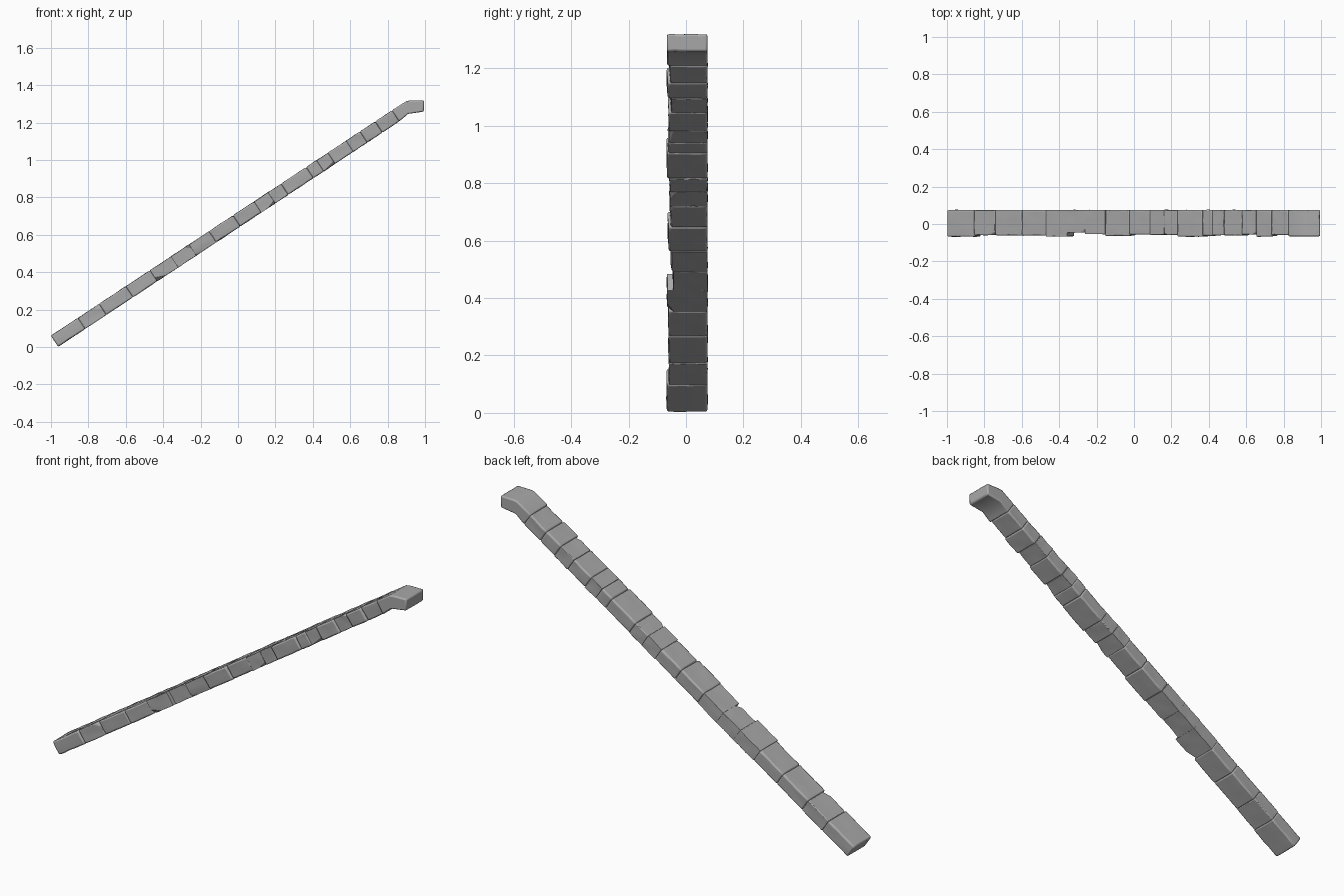
import bpy, bmesh, math, random
from mathutils import Matrix, Vector, noise

random.seed(4)
if "Cube" in bpy.data.objects:
    bpy.data.objects.remove(bpy.data.objects["Cube"])

stone = bpy.data.materials.new("grey stone")
stone.use_nodes = True
GREY = (0.40, 0.40, 0.40, 1)
stone.diffuse_color = GREY
stone.node_tree.nodes["Principled BSDF"].inputs["Base Color"].default_value = GREY

START = Vector((-1.0, 0, 0.06))      # upper edge of the low end
SLOPE = math.atan2(1.255, 1.9)
THICK = 0.07
BACK = 0.075
frame = Matrix.Translation(START) @ Matrix.Rotation(-SLOPE, 4, 'Y')


def roughen(bm, amount, seed):
    """Hand-hewn waviness; joint faces stay in place along the slope."""
    for v in bm.verts:
        n = noise.noise_vector(v.co * 22 + Vector((seed * 3.7, 0, 0)))
        v.co += Vector((n.x * 0.3, n.y, n.z)) * amount


def chip(bm, point, normal):
    """Slice off a corner and cap it."""
    geom = bm.verts[:] + bm.edges[:] + bm.faces[:]
    cut = bmesh.ops.bisect_plane(bm, geom=geom, plane_co=point, plane_no=normal, clear_outer=True)
    edges = [e for e in cut["geom_cut"] if isinstance(e, bmesh.types.BMEdge)]
    if edges:
        bmesh.ops.contextual_create(bm, geom=edges)


def finish(bm, name, matrix, width):
    bmesh.ops.recalc_face_normals(bm, faces=bm.faces)
    mesh = bpy.data.meshes.new(name)
    bm.to_mesh(mesh)
    bm.free()
    mesh.materials.append(stone)
    ob = bpy.data.objects.new(name, mesh)
    ob.matrix_world = matrix
    bpy.context.collection.objects.link(ob)
    bevel = ob.modifiers.new("worn edges", 'BEVEL')
    bevel.width = width
    bevel.segments = 2
    bevel.limit_method = 'ANGLE'
    bevel.angle_limit = math.radians(35)
    bpy.ops.object.select_all(action='DESELECT')
    ob.select_set(True)
    bpy.context.view_layer.objects.active = ob
    bpy.ops.object.shade_smooth_by_angle(angle=math.radians(40))


# Each stone: x of its upper joint, y of its front face
stones = [(-0.856, -0.068), (-0.743, -0.060), (-0.60, -0.062), (-0.47, -0.062),
          (-0.358, -0.066), (-0.262, -0.046), (-0.155, -0.055), (-0.027, -0.065),
          (0.086, -0.057), (0.16, -0.058), (0.23, -0.059), (0.364, -0.068),
          (0.42, -0.063), (0.48, -0.060), (0.578, -0.062), (0.652, -0.056),
          (0.733, -0.068), (0.824, -0.060)]

# Broken corners: along (-1 low joint, 1 high joint), side (-1 front, 1 back),
# height (-1 underside, 1 top), depth cut away
chips = {1: (0.5, -1, 0.8, 0.014), 4: (-0.4, -1, -1, 0.016), 5: (0.6, -0.7, 1, 0.012),
         6: (-0.3, -1, -0.8, 0.010), 9: (0.3, -0.8, -1, 0.012), 10: (-0.6, -1, 0.6, 0.010),
         13: (0.2, -1, -0.9, 0.012), 15: (0.5, -1, 0.7, 0.010)}

low = START.x
for i, (high, front) in enumerate(stones):
    a, b = ((x - START.x) / math.cos(SLOPE) for x in (low, high))
    size = Vector((b - a + 0.001, BACK - front, THICK))
    centre = Vector(((a + b) / 2, (BACK + front) / 2, -THICK / 2))
    bm = bmesh.new()
    bmesh.ops.create_cube(bm, size=1)
    bmesh.ops.subdivide_edges(bm, edges=bm.edges[:], cuts=4, use_grid_fill=True)
    taper = random.uniform(0, 0.006)
    for v in bm.verts:
        under = 0.5 - v.co.z
        v.co = v.co * size
        if v.co.y < 0:
            v.co.y += taper * under          # front leans in below
    roughen(bm, 0.0025, i)
    if i in chips:
        along, side, height, depth = chips[i]
        n = Vector((along, side, height)).normalized()
        corner = Vector((math.copysign(size.x, along), math.copysign(size.y, side),
                         math.copysign(size.z, height))) / 2
        chip(bm, corner - n * depth, n)
    finish(bm, f"coping_stone_{i + 1}", frame @ Matrix.Translation(centre), 0.007)
    low = high

# Bent end stone: sloping tail that turns level at the top
tail = math.sin(SLOPE) * THICK
profile = [(0.823, 1.264), (0.90, 1.314), (0.925, 1.318), (0.995, 1.318),
           (0.993, 1.258), (0.91, 1.247), (0.823 + tail, 1.264 - math.cos(SLOPE) * THICK)]
bm = bmesh.new()
face = bm.faces.new([bm.verts.new((x, -0.066, z)) for x, z in profile])
side = bmesh.ops.extrude_face_region(bm, geom=[face])
bmesh.ops.translate(bm, vec=(0, BACK + 0.066, 0),
                    verts=[g for g in side["geom"] if isinstance(g, bmesh.types.BMVert)])
across = [e for e in bm.edges if abs(e.verts[0].co.y - e.verts[1].co.y) > 0.1]
bmesh.ops.subdivide_edges(bm, edges=across, cuts=4, use_grid_fill=True)
roughen(bm, 0.002, 30)
finish(bm, "bent_end_stone", Matrix.Identity(4), 0.007)
